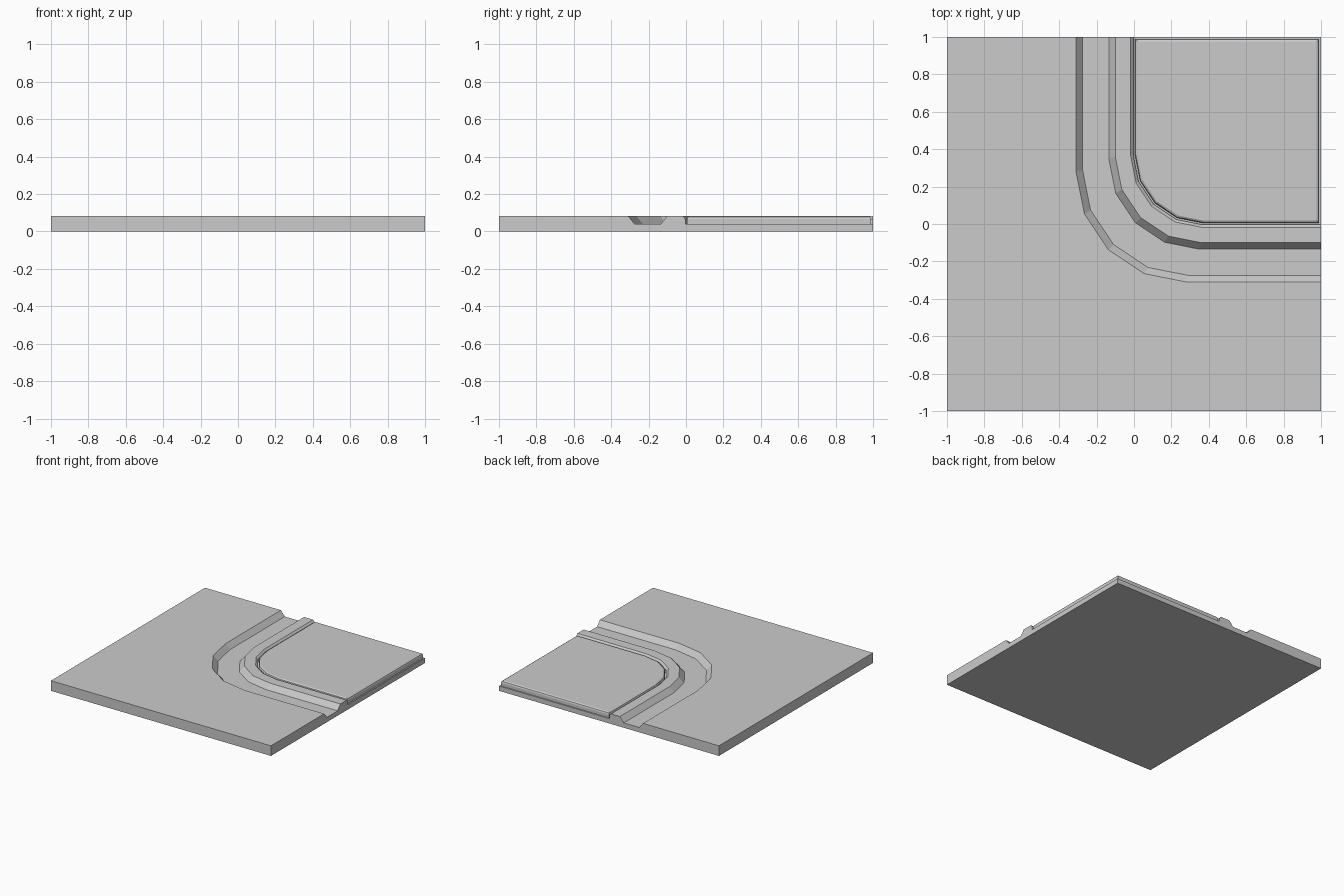
import bpy, bmesh, math

if "Cube" in bpy.data.objects:
    bpy.data.objects.remove(bpy.data.objects["Cube"])

H = 0.083      # top surface height
LOW = 0.04     # trench floor and recess height


def corner_path(d, c, end, segs=4):
    """L-shaped path at offset d, with a faceted arc centred on (c, c)."""
    r = c - d
    pts = [(d, end)]
    for i in range(segs + 1):
        a = math.pi + i * math.pi / 2 / segs
        pts.append((c + r * math.cos(a), c + r * math.sin(a)))
    return pts + [(end, d)]


def finish(bm, name):
    bmesh.ops.recalc_face_normals(bm, faces=bm.faces[:])
    me = bpy.data.meshes.new(name)
    bm.to_mesh(me)
    bm.free()
    ob = bpy.data.objects.new(name, me)
    bpy.context.collection.objects.link(ob)
    return ob


def bridge(bm, a, b, closed=False):
    n = len(a)
    for i in range(n if closed else n - 1):
        j = (i + 1) % n
        bm.faces.new((a[i], a[j], b[j], b[i]))


# Ground slab: pavement, sloped trench, kerb and recess for the raised tile
bm = bmesh.new()
stations = [(-0.31, 0.28, H), (-0.275, 0.29, LOW), (-0.135, 0.35, LOW),
            (-0.10, 0.36, H), (-0.018, 0.365, H), (-0.004, 0.37, 0.068),
            (-0.004, 0.37, LOW)]
rows = [[bm.verts.new((x, y, z)) for x, y in corner_path(d, c, 1)]
        for d, c, z in stations]
for a, b in zip(rows, rows[1:]):
    bridge(bm, a, b)
top = [bm.verts.new((x, y, H)) for x, y in ((-1, 1), (-1, -1), (1, -1))]
bot = [bm.verts.new((x, y, 0)) for x, y in ((-1, 1), (-1, -1), (1, -1), (1, 1))]
inner = bm.verts.new((1, 1, LOW))
bm.faces.new(top + rows[0][::-1])                 # pavement
bm.faces.new(rows[-1] + [inner])                  # recess floor
bm.faces.new(bot)                                 # underside
bridge(bm, top, bot[:3])                          # left and front sides
bm.faces.new([top[0]] + [r[0] for r in rows] + [inner, bot[3], bot[0]])
bm.faces.new([top[2]] + [r[-1] for r in rows] + [inner, bot[3], bot[2]])
finish(bm, "ground_slab")

# Raised tile with softened top edge
bm = bmesh.new()
sections = [(0.005, 0.99, LOW), (0.005, 0.99, 0.066), (0.009, 0.986, 0.077),
            (0.019, 0.976, H)]
rings = []
for d, end, z in sections:
    path = corner_path(d, 0.37, end) + [(end, end)]
    rings.append([bm.verts.new((x, y, z)) for x, y in path])
for a, b in zip(rings, rings[1:]):
    bridge(bm, a, b, True)
bm.faces.new(rings[0])
bm.faces.new(rings[-1])
finish(bm, "raised_tile")
